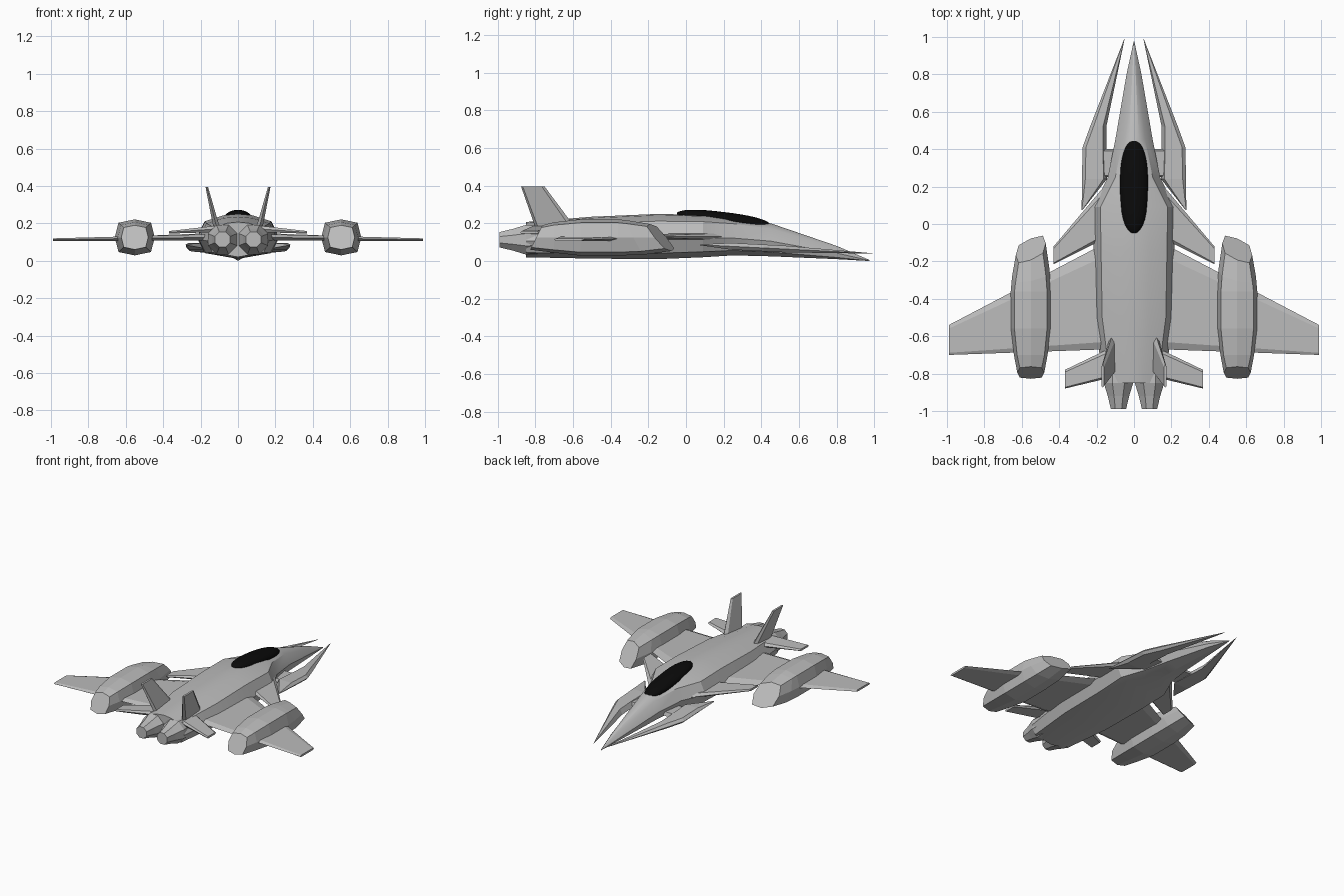
import bpy, bmesh, math
from mathutils import Vector

cube = bpy.data.objects.get("Cube")
if cube:
    bpy.data.objects.remove(cube, do_unlink=True)


def make_material(name, shade):
    material = bpy.data.materials.new(name)
    material.use_nodes = True
    colour = (shade, shade, shade, 1)
    material.diffuse_color = colour
    material.node_tree.nodes["Principled BSDF"].inputs["Base Color"].default_value = colour
    return material


hull_grey = make_material("hull grey", 0.5)
canopy_black = make_material("canopy black", 0.003)


def loft(name, rings, material=hull_grey, mirror=False, smooth_angle=None):
    """Skin a run of equal-length rings and cap both ends."""
    bm = bmesh.new()
    loops = [[bm.verts.new(point) for point in ring] for ring in rings]
    for near, far in zip(loops, loops[1:]):
        for i in range(len(near)):
            # index i - 1 wraps round to close the ring
            bm.faces.new((near[i - 1], near[i], far[i], far[i - 1]))
    bm.faces.new(reversed(loops[0]))
    bm.faces.new(loops[-1])
    bmesh.ops.recalc_face_normals(bm, faces=bm.faces)
    mesh = bpy.data.meshes.new(name)
    bm.to_mesh(mesh)
    bm.free()
    mesh.materials.append(material)
    part = bpy.data.objects.new(name, mesh)
    bpy.context.collection.objects.link(part)
    if mirror:
        part.modifiers.new("mirror", "MIRROR")
    if smooth_angle:
        bpy.ops.object.select_all(action="DESELECT")
        part.select_set(True)
        bpy.context.view_layer.objects.active = part
        bpy.ops.object.shade_smooth_by_angle(angle=math.radians(smooth_angle))


def round_ring(x, y, z, width, height, sides, turn=0.0, power=1.0):
    """Ellipse across the y axis; a power below one squares off its corners."""
    ring = []
    for i in range(sides):
        angle = math.tau * (i + turn) / sides
        across, upward = math.cos(angle), math.sin(angle)
        across = math.copysign(abs(across) ** power, across)
        upward = math.copysign(abs(upward) ** power, upward)
        ring.append(Vector((x + across * width, y, z + upward * height)))
    return ring


def blade(name, root, tip, thickness_axis, thickness=0.034):
    """Tapered wing with bevelled edges; each end is x, z, leading y, trailing y."""
    rings = []
    for (x, z, lead, trail), taper in ((root, 0.5), (tip, 0.2)):
        leading, trailing = Vector((x, lead, z)), Vector((x, trail, z))
        offset = Vector(thickness_axis) * thickness * taper
        front, back = leading.lerp(trailing, 0.12), leading.lerp(trailing, 0.93)
        rings.append([leading, front + offset, back + offset,
                      trailing, back - offset, front - offset])
    loft(name, rings, mirror=True)


def hull_ring(y, width, bottom, top):
    """Ten-sided hull section with a narrow deck, steep flanks and a keel."""
    height = top - bottom
    shoulder = max(width - 0.04, width / 2)
    half = [(shoulder * 0.45, top - height * 0.03),
            (shoulder, top - height * 0.16),
            (width, bottom + height * 0.46),
            (width * 0.83, bottom + height * 0.13)]
    right = [(x, y, z) for x, z in half]
    left = [(-x, y, z) for x, z in reversed(half)]
    return [(0, y, top), *right, (0, y, bottom), *left]


# Fuselage stations: y, half width, bottom, top
hull_stations = [(0.975, 0.002, 0, 0.005), (0.8, 0.04, 0.01, 0.08),
                 (0.45, 0.1, 0.025, 0.2), (0.25, 0.14, 0.03, 0.23),
                 (0.09, 0.22, 0.02, 0.245), (-0.15, 0.216, 0.01, 0.25),
                 (-0.5, 0.21, 0.013, 0.235), (-0.85, 0.165, 0.02, 0.207)]
loft("fuselage", [hull_ring(*station) for station in hull_stations], smooth_angle=22)

# Canopy bubble, tilted down along the nose
canopy_rings = []
steps = 8
for i in range(-steps, steps + 1):
    along = math.sin(i / steps * math.pi / 2) * 0.995
    swell = math.sqrt(1 - abs(along) ** 2.6)
    canopy_rings.append(round_ring(0, 0.2 + along * 0.25, 0.22 - along * 0.03,
                                   0.075 * swell, 0.04 * swell, sides=20))
loft("canopy", canopy_rings, canopy_black, smooth_angle=50)

# Twin tail nozzles
nozzle_profile = [(-0.78, 0.08), (-0.85, 0.085), (-0.92, 0.062), (-0.99, 0.044)]
loft("tail_nozzles", [round_ring(0.083, y, 0.113, radius, radius, sides=8, turn=0.5)
                      for y, radius in nozzle_profile], mirror=True)

# Engine nacelles: y, radius, rake of the section, forward lean of the inner side
nacelle_x, nacelle_z = 0.552, 0.125
nacelle_profile = [(-0.135, 0.08, 0.8, 0.4), (-0.26, 0.1, 0.5, 0.2),
                   (-0.36, 0.107, 0, 0), (-0.56, 0.107, 0, 0),
                   (-0.7, 0.09, 0, 0), (-0.795, 0.072, -0.5, 0)]
nacelle_rings = []
for y, radius, rake, lean in nacelle_profile:
    ring = round_ring(nacelle_x, y, nacelle_z, radius, radius * 0.9, sides=8, power=0.6)
    for point in ring:
        point.y -= (point.z - nacelle_z) * rake + (point.x - nacelle_x) * lean
    nacelle_rings.append(ring)
loft("nacelles", nacelle_rings, mirror=True)

# Flying surfaces
upward, sideways = (0, 0, 1), (1, 0, 0)
blade("main_wings", (0.15, 0.125, -0.1, -0.67), (0.99, 0.113, -0.54, -0.7), upward)
blade("foreplanes", (0.16, 0.13, 0.2, -0.08), (0.43, 0.13, -0.12, -0.215), upward)
blade("tailplanes", (0.12, 0.17, -0.66, -0.82), (0.37, 0.152, -0.78, -0.88), upward)
blade("tail_fins", (0.115, 0.18, -0.59, -0.8), (0.167, 0.395, -0.75, -0.875), sideways)

# Forward prongs beside the nose: y, inner x, outer x
prong_outline = [(0.99, 0.05, 0.052), (0.52, 0.148, 0.235), (0.41, 0.148, 0.275),
                 (0.24, 0.145, 0.278), (0.075, 0.275, 0.28)]
prong_rings = []
for y, inner, outer in prong_outline:
    middle = 0.09 - y * 0.05
    thickness = min(0.018, (outer - inner) / 2)
    bevel = min(0.018, (outer - inner) / 4)
    low, high = middle - thickness, middle + thickness
    prong_rings.append([(inner, y, low), (inner + bevel, y, high), (outer - bevel, y, high),
                        (outer, y, middle), (outer - bevel, y, low)])
loft("forward_prongs", prong_rings, mirror=True)

# Struts joining the prongs to the nose
loft("prong_struts", [round_ring(x, 0.32, 0.072, 0, 0.012, sides=4, turn=0.5, power=0.5)
                      and [(x, y, z) for y, z in ((0.25, 0.06), (0.4, 0.06),
                                                  (0.39, 0.085), (0.26, 0.085))]
                      for x in (0.08, 0.17)], mirror=True)
